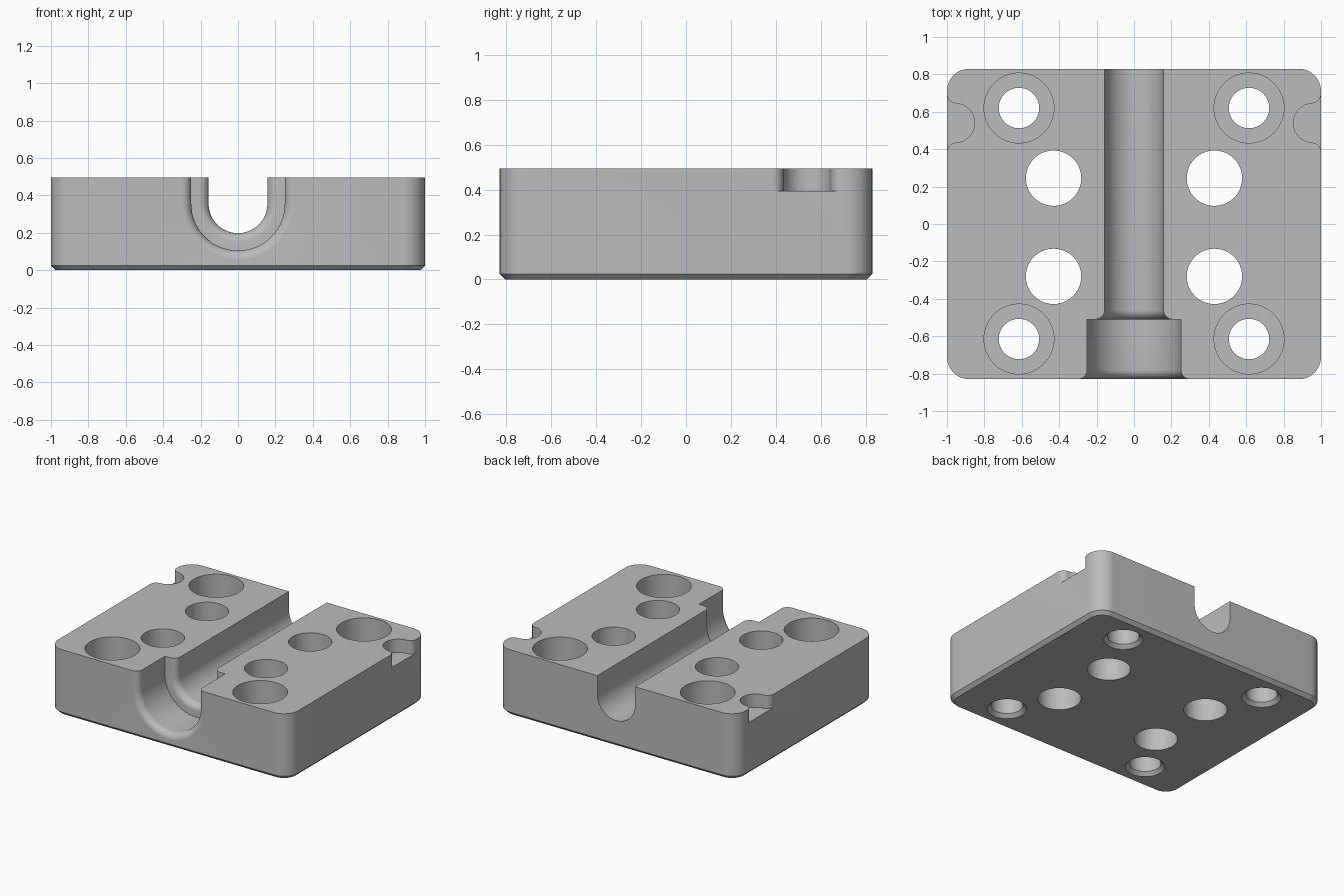
import bpy
import bmesh
from math import sin, cos, pi, radians

cube = bpy.data.objects.get("Cube")
if cube:
    bpy.data.objects.remove(cube, do_unlink=True)

HX, HY, TOP = 1.0, 0.83, 0.495

grey = bpy.data.materials.new("machined_grey")
grey.use_nodes = True
colour = (0.5, 0.5, 0.5, 1)
grey.diffuse_color = colour
grey.node_tree.nodes["Principled BSDF"].inputs["Base Color"].default_value = colour


def arc(cx, cy, r, start, end, steps):
    """Points along an arc, angles in degrees."""
    angles = [radians(start + (end - start) * i / steps) for i in range(steps + 1)]
    return [(cx + r * cos(a), cy + r * sin(a)) for a in angles]


def loft(name, sections):
    """Closed solid through matching rings of 3D points."""
    bm = bmesh.new()
    rings = [[bm.verts.new(p) for p in s] for s in sections]
    n = len(rings[0])
    for a, b in zip(rings, rings[1:]):
        for i in range(n):
            j = (i + 1) % n
            bm.faces.new((a[i], a[j], b[j], b[i]))
    bm.faces.new(rings[0])
    bm.faces.new(rings[-1])
    bmesh.ops.recalc_face_normals(bm, faces=bm.faces)
    mesh = bpy.data.meshes.new(name)
    bm.to_mesh(mesh)
    bm.free()
    mesh.materials.append(grey)
    obj = bpy.data.objects.new(name, mesh)
    bpy.context.collection.objects.link(obj)
    return obj


def plate_ring(z, inset):
    """Rounded rectangle outline at one height."""
    r, pts = 0.12, []
    for k, (sx, sy) in enumerate(((1, 1), (-1, 1), (-1, -1), (1, -1))):
        pts += arc(sx * (HX - r), sy * (HY - r), r - inset, 90 * k, 90 * k + 90, 12)
    return [(x, y, z) for x, y in pts]


def hole(x, y, profile):
    """Turned cutter from (height, radius) pairs."""
    return loft("hole_cutter", [
        [(px, py, z) for px, py in arc(x, y, r, 0, 360, 64)[:-1]] for z, r in profile])


def u_ring(y, r):
    """U-shaped section of the channel."""
    pts = [(r, 0.7)] + arc(0, 0.355, r, 0, -180, 40) + [(-r, 0.7)]
    return [(x, y, z) for x, z in pts]


# Block with rounded corners and chamfered base
body = loft("clamp_block", [plate_ring(0, 0.025), plate_ring(0.025, 0), plate_ring(TOP, 0)])

# Stepped channel with rounded entry and rounded step
path = [(-0.9, 0.30)]
path += [(y, r) for y, r in arc(-0.78, 0.30, 0.05, 180, 270, 8)]
path += arc(-0.46, 0.207, 0.05, 180, 270, 8)
path.insert(10, (-0.51, 0.25))
path.append((0.9, 0.157))
cutters = [loft("channel_cutter", [u_ring(y, r) for y, r in path])]

# Counterbored corner holes and plain inner holes
counterbore = [(-0.02, 0.154), (0.026, 0.108), (0.25, 0.108), (0.25, 0.187), (0.6, 0.187)]
plain = [(-0.1, 0.148), (0.6, 0.148)]
for side in (-1, 1):
    for y in (-0.615, 0.62):
        cutters.append(hole(side * 0.615, y, counterbore))
    for y in (-0.28, 0.245):
        cutters.append(hole(side * 0.43, y, plain))

    # Side notch with rounded mouth
    mouth = [(1.1, 0.385)] + arc(0.95, 0.385, 0.05, 0, 90, 8)
    mouth += arc(0.957, 0.54, 0.105, 270, 90, 24)
    mouth += arc(0.95, 0.695, 0.05, -90, 0, 8) + [(1.1, 0.695)]
    cutters.append(loft("notch_cutter", [
        [(side * x, y, z) for x, y in mouth] for z in (0.395, 0.6)]))

# Cut everything out of the block
bpy.context.view_layer.objects.active = body
body.select_set(True)
for cutter in cutters:
    mod = body.modifiers.new("cut", "BOOLEAN")
    mod.operation = "DIFFERENCE"
    mod.solver = "EXACT"
    mod.object = cutter
    bpy.ops.object.modifier_apply(modifier=mod.name)
    bpy.data.objects.remove(cutter, do_unlink=True)

bpy.ops.object.shade_smooth_by_angle(angle=radians(30))
